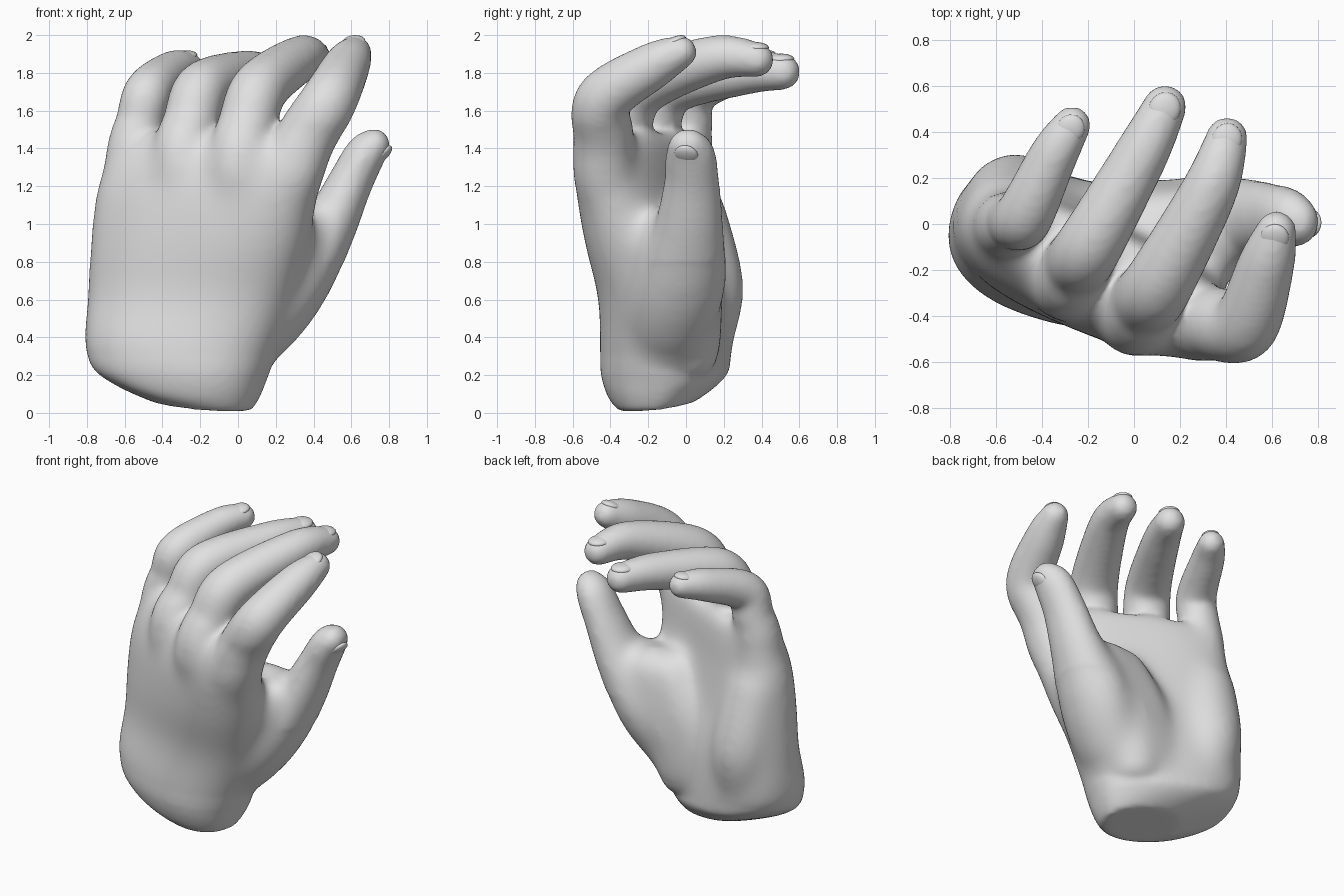
import bpy, bmesh, math
from mathutils import Vector, Matrix

if "Cube" in bpy.data.objects:
    bpy.data.objects.remove(bpy.data.objects["Cube"])

skin = bpy.data.materials.new("grey_skin")
skin.diffuse_color = (0.75, 0.75, 0.75, 1)
skin.use_nodes = True
skin.node_tree.nodes["Principled BSDF"].inputs["Base Color"].default_value = skin.diffuse_color


def spline(pts, steps):
    """Catmull-Rom through tuples of any length."""
    out = []
    for i in range(len(pts) - 1):
        p = [pts[max(i - 1, 0)], pts[i], pts[i + 1], pts[min(i + 2, len(pts) - 1)]]
        for s in range(steps):
            t = s / steps
            out.append(tuple(
                0.5 * (2 * b + (c - a) * t + (2 * a - 5 * b + 4 * c - d) * t * t
                       + (3 * b - a - 3 * c + d) * t ** 3)
                for a, b, c, d in zip(*p)))
    return out + [pts[-1]]


def chain(bm, pts, steps, stretch=(1, 1, 1)):
    """Overlapping balls along a path of x, y, z, radius."""
    for x, y, z, r in spline(pts, steps):
        m = Matrix.Translation((x, y, z)) @ Matrix.Diagonal((*stretch, 1))
        bmesh.ops.create_icosphere(bm, subdivisions=3, radius=r, matrix=m)


def loft(bm, rings, n=48):
    """Squarish ovals: z, cx, cy, half width, half depth, angle, tilt, bowl, palm hollow."""
    loops = []
    for z, cx, cy, a, b, ang, tilt, bowl, hollow in rings:
        loop = []
        for k in range(n):
            t = 2 * math.pi * k / n
            c, s = math.cos(t), math.sin(t)
            u = math.copysign(abs(c) ** 0.85, c)
            v = math.copysign(abs(s) ** 0.85, s)
            if v > 0:
                v *= 1 - hollow * (1 - u * u)
            q = math.radians(ang)
            x = a * u * math.cos(q) - b * v * math.sin(q)
            y = a * u * math.sin(q) + b * v * math.cos(q)
            rise = tilt * x + bowl * (x * x + 0.8 * max(y, 0))
            loop.append(bm.verts.new((cx + x, cy + y, z + rise)))
        loops.append(loop)
    for l0, l1 in zip(loops, loops[1:]):
        for k in range(n):
            j = (k + 1) % n
            bm.faces.new((l0[k], l0[j], l1[j], l1[k]))
    bm.faces.new(loops[0][::-1])
    bm.faces.new(loops[-1])


def finish(bm, name):
    bmesh.ops.recalc_face_normals(bm, faces=bm.faces)
    for f in bm.faces:
        f.smooth = True
    me = bpy.data.meshes.new(name)
    bm.to_mesh(me)
    bm.free()
    me.materials.append(skin)
    ob = bpy.data.objects.new(name, me)
    bpy.context.collection.objects.link(ob)
    return ob


# joints of each digit from knuckle to tip: x, y, z, radius
digits = {
    "index": [(0.20, -0.35, 0.95, 0.14), (0.28, -0.43, 1.25, 0.175), (0.36, -0.435, 1.45, 0.165),
              (0.485, -0.435, 1.66, 0.15), (0.575, -0.18, 1.835, 0.125), (0.62, -0.03, 1.91, 0.088)],
    "middle": [(0.0, -0.32, 1.0, 0.14), (0.01, -0.41, 1.3, 0.18), (0.05, -0.34, 1.52, 0.16),
               (0.12, -0.24, 1.72, 0.152), (0.33, 0.15, 1.875, 0.124), (0.405, 0.375, 1.87, 0.092)],
    "ring": [(-0.25, -0.22, 1.0, 0.14), (-0.29, -0.26, 1.32, 0.175), (-0.25, -0.18, 1.53, 0.152),
             (-0.185, -0.08, 1.72, 0.145), (0.03, 0.3, 1.8, 0.12), (0.135, 0.51, 1.805, 0.096)],
    "little": [(-0.54, -0.03, 1.0, 0.17), (-0.555, -0.01, 1.33, 0.16), (-0.52, 0.01, 1.53, 0.132),
               (-0.475, 0.04, 1.70, 0.128), (-0.35, 0.3, 1.81, 0.107), (-0.27, 0.43, 1.835, 0.084)],
    "thumb": [(0.02, -0.1, 0.38, 0.2), (0.16, -0.08, 0.52, 0.22), (0.30, -0.03, 0.72, 0.225),
              (0.475, 0.015, 0.98, 0.165), (0.59, 0.03, 1.21, 0.132), (0.67, 0.025, 1.36, 0.118),
              (0.725, 0.01, 1.415, 0.09)],
}

# palm and wrist
bm = bmesh.new()
loft(bm, spline([
    (0.01, -0.18, -0.15, 0.25, 0.19, -15, -0.08, 0.3, 0.0),
    (0.095, -0.32, -0.10, 0.45, 0.29, -15, -0.13, 0.35, 0.0),
    (0.28, -0.33, -0.10, 0.49, 0.33, -16, -0.20, 0.0, 0.05),
    (0.60, -0.25, -0.10, 0.56, 0.32, -18, -0.05, 0.0, 0.15),
    (0.90, -0.20, -0.16, 0.61, 0.30, -22, 0.0, 0.0, 0.2),
    (1.20, -0.16, -0.21, 0.63, 0.26, -25, 0.0, 0.0, 0.15),
    (1.40, -0.12, -0.21, 0.58, 0.21, -26, 0.0, 0.0, 0.1),
    (1.48, -0.11, -0.20, 0.50, 0.14, -26, 0.0, 0.0, 0.0)], 5))
# thumb pad, outer pad of the palm, web between thumb and index
chain(bm, [(0.0, -0.0, 0.36, 0.19), (0.08, 0.0, 0.65, 0.2), (0.24, 0.0, 0.95, 0.17)], 8)
chain(bm, [(-0.1, 0.0, 0.40, 0.19), (-0.04, 0.0, 0.7, 0.19), (0.1, -0.01, 0.95, 0.17)], 8)
chain(bm, [(-0.48, 0.05, 0.38, 0.19), (-0.52, 0.1, 0.66, 0.215), (-0.555, 0.02, 1.05, 0.2)], 8)
chain(bm, [(0.32, -0.2, 0.88, 0.11), (0.36, -0.12, 0.98, 0.11), (0.42, -0.02, 0.98, 0.11)], 6)
# fingers and thumb
for name, joints in digits.items():
    chain(bm, joints, 9, (0.9, 1.13, 1) if name == "thumb" else (1, 1, 1))
rough = finish(bm, "rough_hand")
rem = rough.modifiers.new("fuse", 'REMESH')
rem.mode = 'VOXEL'
rem.voxel_size = 0.018

# blend the fused surface: lightly everywhere, strongly over the palm
deps = bpy.context.evaluated_depsgraph_get()
bm = bmesh.new()
bm.from_mesh(rough.evaluated_get(deps).to_mesh())
bpy.data.objects.remove(rough)
for i in range(60):
    top = 1.55 - 0.2 * i / 60
    edge = 0.55 - 0.2 * i / 60
    low = 0.2 + 0.1 * i / 60
    vs = bm.verts if i < 6 else [
        v for v in bm.verts if low < v.co.z < top
        and not (v.co.y > -0.2 and v.co.x > edge + 0.1 * (v.co.z < 0.8))]
    bmesh.ops.smooth_vert(bm, verts=list(vs), factor=0.5,
                          use_axis_x=True, use_axis_y=True, use_axis_z=True)
finish(bm, "hand")

# nails, half sunk in the back of each tip
for name, joints in digits.items():
    base, tip = Vector(joints[-2][:3]), Vector(joints[-1][:3])
    r = joints[-1][3]
    d = (tip - base).normalized()
    up = Vector((1, -0.25, 0)) if name == "thumb" else Vector((0, -0.1, 1))
    n = (up - d * up.dot(d)).normalized()
    side = d.cross(n)
    c = tip + n * r * 0.7 - d * 0.01
    m = Matrix.Translation(c) @ Matrix((side, d, n)).transposed().to_4x4()
    bm = bmesh.new()
    bmesh.ops.create_uvsphere(bm, u_segments=20, v_segments=12, radius=1,
                              matrix=m @ Matrix.Diagonal((r * 0.72, r * 0.8, r * 0.31, 1)))
    finish(bm, name + "_nail")
